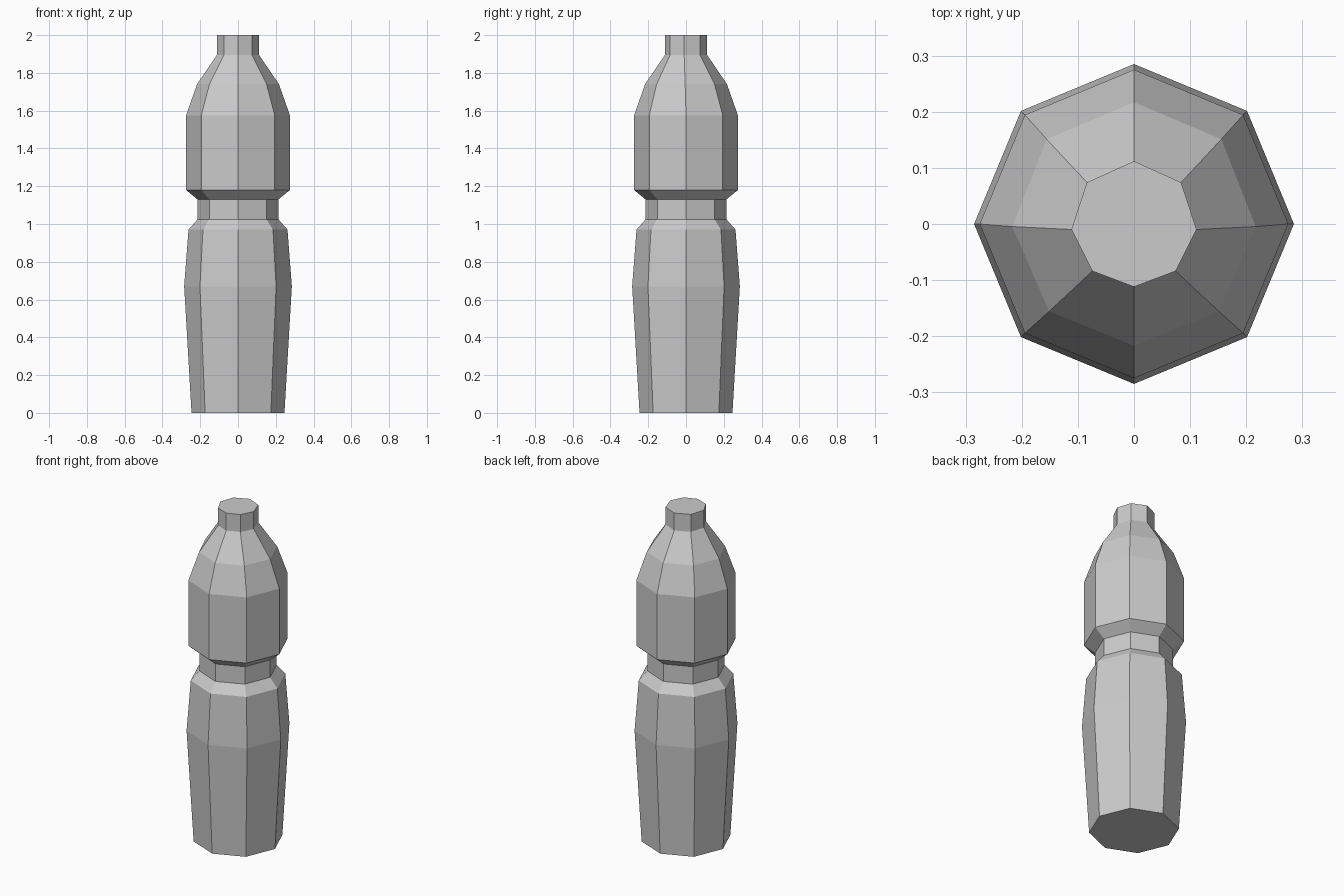
import bpy, bmesh
from math import cos, sin, pi, radians

if "Cube" in bpy.data.objects:
    bpy.data.objects.remove(bpy.data.objects["Cube"])

SIDES = 8

# Bottle outline: radius, height, slight forward skew of the side corners (degrees)
PROFILE = [
    (0.246, 0.00, 0),     # base
    (0.285, 0.67, 0),     # belly
    (0.262, 0.97, 0),
    (0.214, 1.025, 0),    # waist groove
    (0.214, 1.13, 0),
    (0.275, 1.18, 0),     # upper body
    (0.275, 1.575, 0),
    (0.217, 1.74, 1.2),   # shoulder
    (0.112, 1.895, 5),    # neck
    (0.112, 2.00, 5),
]


def ring(bm, radius, z, skew):
    verts = []
    for i in range(SIDES):
        a = 2 * pi * i / SIDES
        a -= radians(skew) * cos(a)
        verts.append(bm.verts.new((radius * cos(a), radius * sin(a), z)))
    return verts


# Octagonal bottle body, closed at both ends
bm = bmesh.new()
rings = [ring(bm, *p) for p in PROFILE]
for lower, upper in zip(rings, rings[1:]):
    for i in range(SIDES):
        j = (i + 1) % SIDES
        bm.faces.new((lower[i], lower[j], upper[j], upper[i]))
bm.faces.new(rings[0][::-1])
bm.faces.new(rings[-1])
bmesh.ops.recalc_face_normals(bm, faces=bm.faces)

mesh = bpy.data.meshes.new("bottle")
bm.to_mesh(mesh)
bm.free()
bpy.context.collection.objects.link(bpy.data.objects.new("bottle", mesh))
